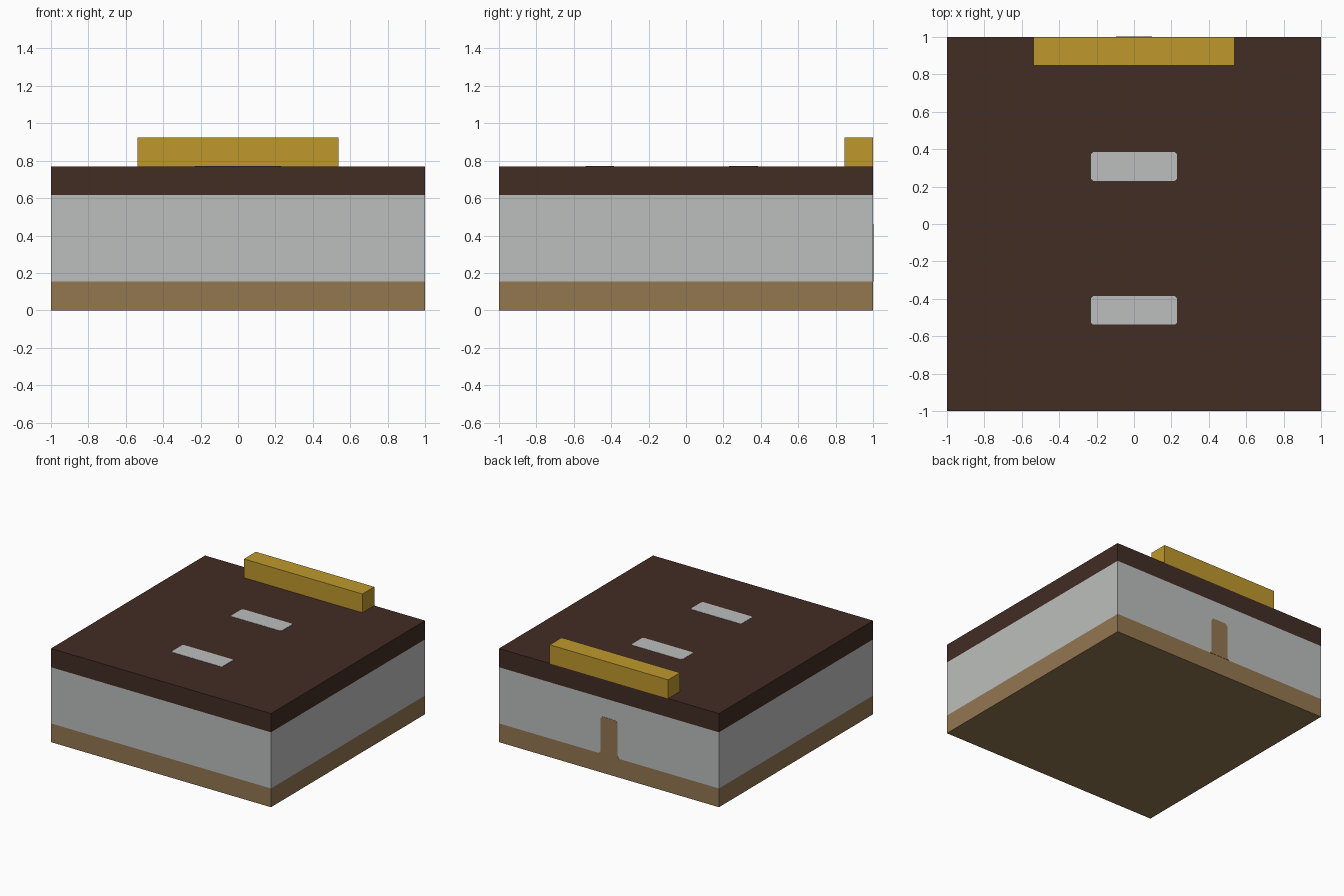
import bpy
import bmesh
from mathutils import Matrix, Vector

if "Cube" in bpy.data.objects:
    bpy.data.objects.remove(bpy.data.objects["Cube"], do_unlink=True)

U = 2 / 13        # module: the model is 13 modules wide
SKIN = 0.002      # thickness of the painted plates


def material(name, rgb):
    """Flat material from 8-bit display colour, converted to linear."""
    lin = [((c / 255 + 0.055) / 1.055) ** 2.4 for c in rgb]
    mat = bpy.data.materials.new(name)
    mat.use_nodes = True
    mat.diffuse_color = (*lin, 1)
    bsdf = mat.node_tree.nodes["Principled BSDF"]
    bsdf.inputs["Base Color"].default_value = (*lin, 1)
    bsdf.inputs["Roughness"].default_value = 0.9
    return mat


tan = material("tan base", (147, 119, 80))
grey = material("pale grey", (188, 191, 189))
brown = material("dark brown", (66, 45, 36))
gold = material("gold", (191, 153, 45))


def finish(name, bm, *mats):
    bmesh.ops.recalc_face_normals(bm, faces=bm.faces)
    mesh = bpy.data.meshes.new(name)
    bm.to_mesh(mesh)
    bm.free()
    for mat in mats:
        mesh.materials.append(mat)
    obj = bpy.data.objects.new(name, mesh)
    bpy.context.collection.objects.link(obj)
    return obj


def box(lo, hi):
    bm = bmesh.new()
    lo, hi = Vector(lo), Vector(hi)
    bmesh.ops.create_cube(
        bm, size=1,
        matrix=Matrix.Translation((lo + hi) / 2) @ Matrix.Diagonal((*(hi - lo), 1)))
    return bm


def plate(name, points, push, mat):
    """Thin plate from an outline, thickened along push."""
    bm = bmesh.new()
    face = bm.faces.new([bm.verts.new(p) for p in points])
    made = bmesh.ops.extrude_face_region(bm, geom=[face], use_keep_orig=True)
    moved = [v for v in made["geom"] if isinstance(v, bmesh.types.BMVert)]
    bmesh.ops.translate(bm, verts=moved, vec=push)
    return finish(name, bm, mat)


# Body: one block cut into three colour bands by height
levels = (U, 4 * U)
bm = box((-1, -1, 0), (1, 1, 5 * U))
for z in levels:
    bmesh.ops.bisect_plane(bm, geom=bm.verts[:] + bm.edges[:] + bm.faces[:],
                           plane_co=(0, 0, z), plane_no=(0, 0, 1))
for f in bm.faces:
    f.material_index = sum(f.calc_center_median().z > z for z in levels)
finish("body", bm, tan, grey, brown)

# Raised bar along the back edge of the top
finish("back_bar", box((-3.5 * U, 1 - U, 5 * U), (3.5 * U, 1, 6 * U)), gold)

# Two pale strips on the top, with clipped corners
c = 0.012
w, h = 1.5 * U, U / 2
for name, y in (("rear_top_strip", 2 * U), ("front_top_strip", -3 * U)):
    outline = [(w - c, h), (w, h - c), (w, c - h), (w - c, -h),
               (c - w, -h), (-w, c - h), (-w, h - c), (c - w, h)]
    plate(name, [(x, y + dy, 5 * U) for x, dy in outline], (0, 0, SKIN), grey)

# Upright strip on the back, flared where it meets the base band
c = 0.018
w, top = U / 2, 3 * U
half = [(w + c, U), (w, U + c), (w, top - c), (w - c, top)]
outline = half + [(-x, z) for x, z in reversed(half)]
plate("back_upright_strip", [(x, 1, z) for x, z in outline], (0, SKIN, 0), tan)
